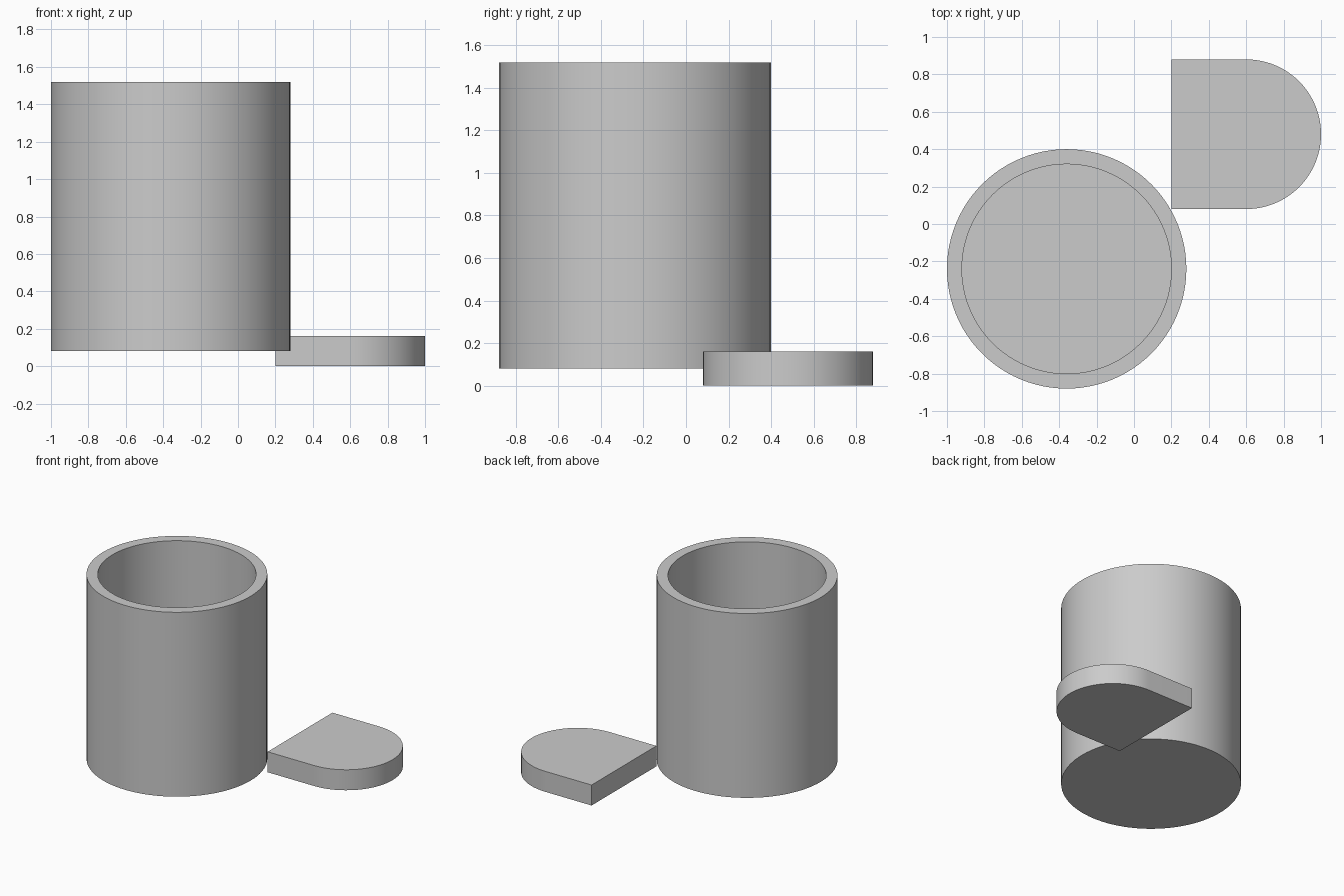
import bpy, bmesh, math
from mathutils import Vector, Matrix

cube = bpy.data.objects.get("Cube")
if cube:
    bpy.data.objects.remove(cube, do_unlink=True)

# Single flat colour
grey = bpy.data.materials.new("light grey")
grey.use_nodes = True
colour = (0.6, 0.6, 0.6, 1)
grey.diffuse_color = colour
grey.node_tree.nodes["Principled BSDF"].inputs["Base Color"].default_value = colour


def make_object(name, bm, location):
    bmesh.ops.recalc_face_normals(bm, faces=bm.faces)
    mesh = bpy.data.meshes.new(name)
    bm.to_mesh(mesh)
    bm.free()
    mesh.materials.append(grey)
    obj = bpy.data.objects.new(name, mesh)
    obj.location = location
    bpy.context.collection.objects.link(obj)
    bpy.ops.object.select_all(action="DESELECT")
    obj.select_set(True)
    bpy.context.view_layer.objects.active = obj
    bpy.ops.object.shade_smooth_by_angle(angle=math.radians(30))
    return obj


# Open cup: a solid cylinder whose top is inset for the rim and pushed down
radius, wall, height = 0.64, 0.08, 1.44
bm = bmesh.new()
bmesh.ops.create_cone(bm, cap_ends=True, segments=96, radius1=radius, radius2=radius,
                      depth=height, matrix=Matrix.Translation((0, 0, height / 2)))
bm.normal_update()
top = max(bm.faces, key=lambda f: f.calc_center_median().z)
rim = bmesh.ops.extrude_face_region(bm, geom=[top])
bmesh.ops.delete(bm, geom=[top], context="FACES_ONLY")
inner = [v for v in rim["geom"] if isinstance(v, bmesh.types.BMVert)]
inset = (radius - wall) / radius
bmesh.ops.scale(bm, vec=(inset, inset, 1), verts=inner)
floor = next(f for f in rim["geom"] if isinstance(f, bmesh.types.BMFace))
well = bmesh.ops.extrude_face_region(bm, geom=[floor])
bmesh.ops.delete(bm, geom=[floor], context="FACES_ONLY")
bottom = [v for v in well["geom"] if isinstance(v, bmesh.types.BMVert)]
bmesh.ops.translate(bm, vec=(0, 0, wall - height), verts=bottom)
make_object("cup", bm, (-0.36, -0.24, 0.08))

# Flat tab: square on one side, half round on the other
r, thickness, steps = 0.4, 0.16, 48
outline = [(-r, r), (-r, -r)]
for i in range(steps + 1):
    a = math.pi * (i / steps - 0.5)
    outline.append((r * math.cos(a), r * math.sin(a)))
bm = bmesh.new()
base = bm.faces.new([bm.verts.new((x, y, 0)) for x, y in outline])
raised = bmesh.ops.extrude_face_region(bm, geom=[base])
upper = [v for v in raised["geom"] if isinstance(v, bmesh.types.BMVert)]
bmesh.ops.translate(bm, vec=Vector((0, 0, thickness)), verts=upper)
# Close the underside if the extrusion left it open
edges = [e for e in bm.edges if e.is_boundary]
if edges:
    bmesh.ops.holes_fill(bm, edges=edges, sides=0)
make_object("rounded_tab", bm, (0.6, 0.48, 0))
